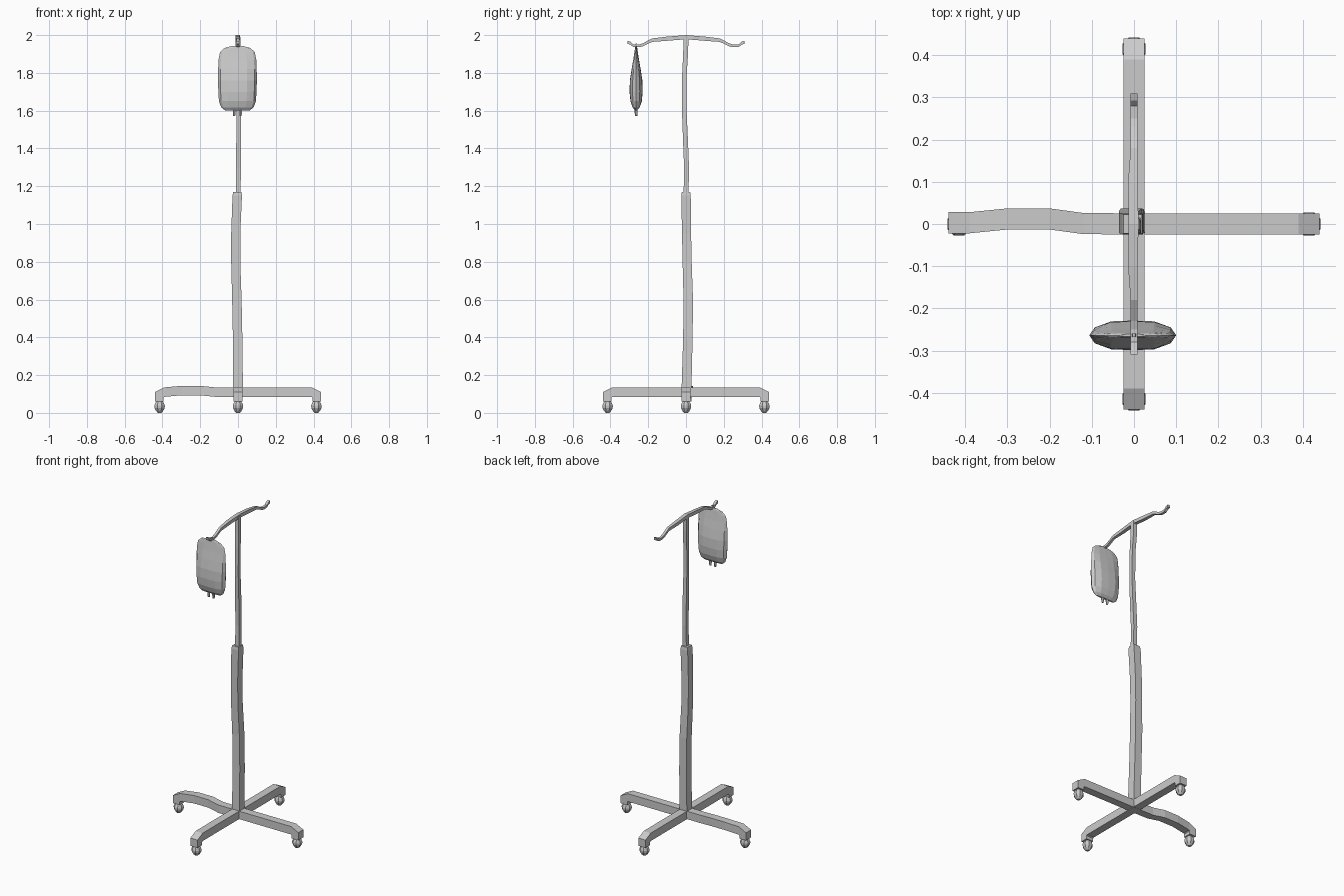
import bpy, bmesh
from math import cos, sin, pi
from mathutils import Matrix, Vector

cube = bpy.data.objects.get("Cube")
if cube:
    bpy.data.objects.remove(cube)

GREY = (0.6, 0.6, 0.6, 1)
metal = bpy.data.materials.new("light grey")
metal.use_nodes = True
metal.diffuse_color = GREY
metal.node_tree.nodes["Principled BSDF"].inputs["Base Color"].default_value = GREY


def loft(name, rings, matrix=Matrix()):
    """Skin a list of equal-length rings and cap both ends."""
    bm = bmesh.new()
    loops = [[bm.verts.new(matrix @ Vector(p)) for p in ring] for ring in rings]
    n = len(loops[0])
    for a, b in zip(loops, loops[1:]):
        for i in range(n):
            j = (i + 1) % n
            bm.faces.new((a[i], a[j], b[j], b[i]))
    bm.faces.new(loops[0][::-1])
    bm.faces.new(loops[-1])
    bmesh.ops.recalc_face_normals(bm, faces=bm.faces)
    mesh = bpy.data.meshes.new(name)
    bm.to_mesh(mesh)
    bm.free()
    mesh.materials.append(metal)
    obj = bpy.data.objects.new(name, mesh)
    bpy.context.collection.objects.link(obj)
    return obj


def square(x, y, z, h):
    return [(x - h, y - h, z), (x + h, y - h, z), (x + h, y + h, z), (x - h, y + h, z)]


def disc(x, y, z, r, sides=8):
    return [(x + r * cos(2 * pi * (i + .5) / sides),
             y + r * sin(2 * pi * (i + .5) / sides), z) for i in range(sides)]


# Base legs: straight on three sides, one gently bent
def leg_ring(top, bottom, shift=0):
    w = 0.025
    return [(top[0], shift - w, top[1]), (top[0], shift + w, top[1]),
            (bottom[0], shift + w, bottom[1]), (bottom[0], shift - w, bottom[1])]


bend = [(.12, 0, .001), (.2, .008, .012), (.3, .008, .012)]
for k, side in enumerate(("left", "back", "right", "front")):
    turn = Matrix.Rotation(k * pi / 2, 4, 'Z')
    rings = [leg_ring((-.02, .135), (-.02, .085))]
    if side == "right":
        rings += [leg_ring((r, .135 + up), (r, .085 + up), -s) for r, up, s in bend]
    end = -.003 if side == "right" else 0
    rings += [leg_ring((.39, .135), (.39, .085), end),
              leg_ring((.44, .11), (.394, .08), end),
              leg_ring((.44, .061), (.394, .061), end)]
    loft(side + "_leg", rings, turn)
    # Caster ball under the foot
    profile = [(.065, .014), (.052, .025), (.038, .03), (.026, .029), (.01, .02), (0, .01)]
    loft(side + "_caster", [disc(.415, 0, z, r) for z, r in profile], turn)

# Telescoping pole, slightly crooked
lower = [(0, .002, .084, .026), (0, .003, .14, .026), (-.002, .01, .4, .025),
         (-.006, .012, .6, .025), (-.012, .006, .8, .024), (-.012, .003, .95, .024),
         (-.004, 0, 1.15, .025), (-.003, 0, 1.17, .022)]
loft("lower_pole", [square(*s) for s in lower])
upper = [(.001, 0, 1.14, .013), (.002, .003, 1.3, .013), (.004, -.003, 1.45, .013),
         (.005, -.01, 1.62, .012), (.004, -.008, 1.8, .012), (.001, -.002, 1.9, .013),
         (0, 0, 1.99, .013)]
loft("upper_pole", [square(*s) for s in upper])

# Double hook: y, z, x, half width, half thickness
half = [(.0, 1.989, -.001, .012, .011), (.1, 1.981, -.003, .011, .011),
        (.18, 1.973, 0, .008, .009), (.23, 1.948, 0, .008, .008),
        (.25, 1.943, 0, .008, .007), (.28, 1.944, 0, .008, .007),
        (.293, 1.957, 0, .008, .008), (.31, 1.962, 0, .008, .008)]
path = [(-y, z, x, w, t) for y, z, x, w, t in half[:0:-1]] + half
loft("hook_bar", [[(x - w, y, z - t), (x + w, y, z - t), (x + w, y, z + t), (x - w, y, z + t)]
                  for y, z, x, w, t in path])

# Fluid bag: z, half width, half depth
bag = [(1.602, .066, .006), (1.618, .086, .019), (1.65, .098, .03), (1.7, .101, .035),
       (1.76, .103, .033), (1.82, .102, .024), (1.87, .1, .015), (1.91, .092, .009),
       (1.932, .068, .006), (1.942, .03, .003)]
section = [(1, 0), (.88, .55), (.5, .95), (0, 1), (-.5, .95), (-.88, .55)]
section += [(-x, -y) for x, y in section]
loft("fluid_bag", [[(-.003 + x * w, -.264 + y * d, z) for x, y in section] for z, w, d in bag])

# Hanging tab and two outlet ports
loft("bag_tab", [square(0, -.264, z, h) for z, h in ((1.93, .005), (1.955, .004))])
for name, x in (("left_port", .014), ("right_port", -.02)):
    loft(name, [disc(x, -.264, z, r, 6) for z, r in ((1.572, .006), (1.59, .008), (1.612, .008))])
